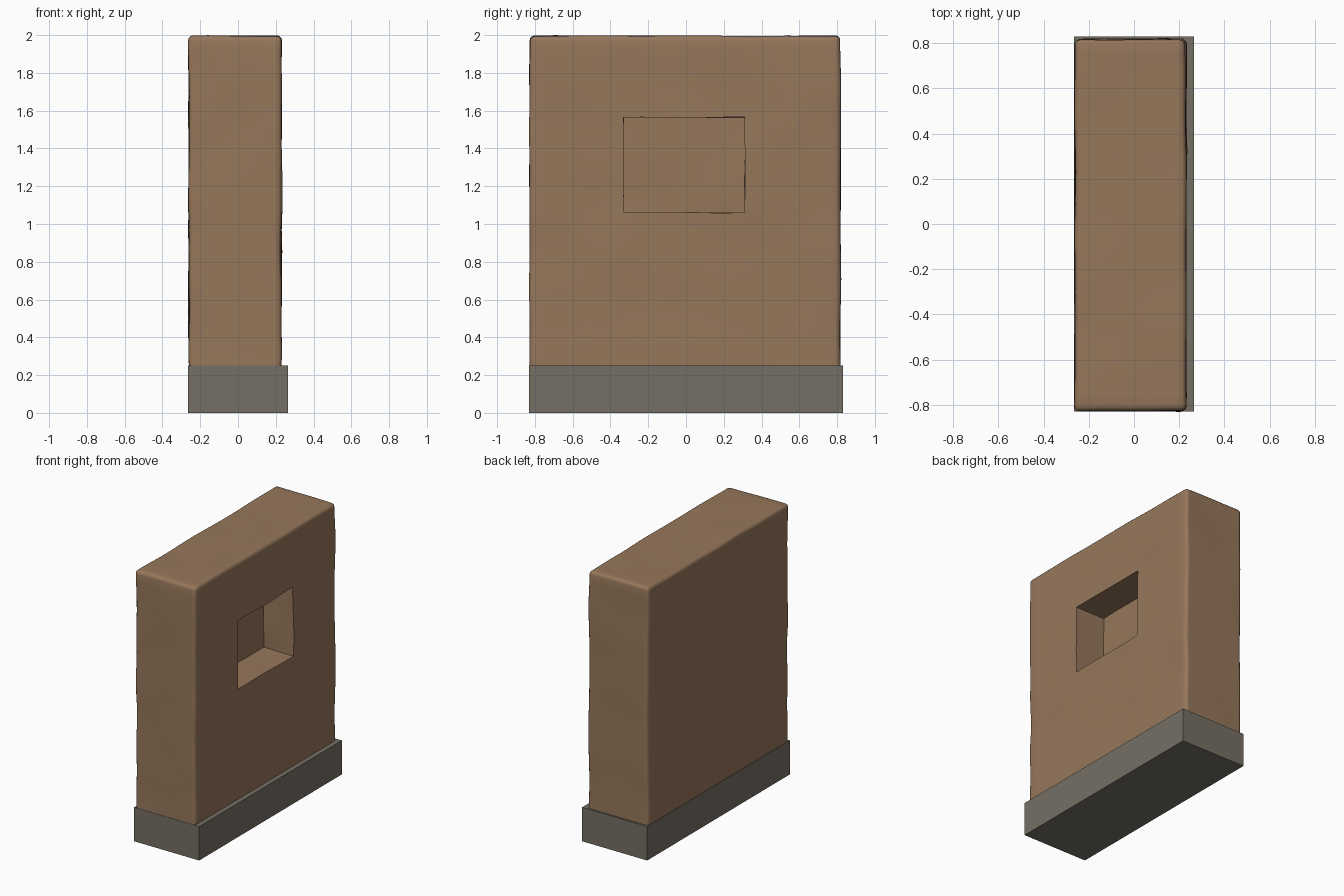
import bpy, bmesh
from mathutils import Vector, noise

if "Cube" in bpy.data.objects:
    bpy.data.objects.remove(bpy.data.objects["Cube"])


def material(name, rgb):
    m = bpy.data.materials.new(name)
    m.diffuse_color = (*rgb, 1)
    m.use_nodes = True
    m.node_tree.nodes["Principled BSDF"].inputs["Base Color"].default_value = m.diffuse_color
    return m


def box(lo, hi):
    bm = bmesh.new()
    bmesh.ops.create_cube(bm, size=1)
    for v in bm.verts:
        v.co = Vector([(lo[i] + hi[i]) / 2 + v.co[i] * (hi[i] - lo[i]) for i in range(3)])
    return bm


def cut(bm, axis, pos):
    co, no = Vector(), Vector()
    co[axis], no[axis] = pos, 1
    bmesh.ops.bisect_plane(bm, geom=bm.verts[:] + bm.edges[:] + bm.faces[:],
                           plane_co=co, plane_no=no, dist=1e-5)


def finish(bm, name, mat):
    bmesh.ops.recalc_face_normals(bm, faces=bm.faces)
    me = bpy.data.meshes.new(name)
    bm.to_mesh(me)
    bm.free()
    ob = bpy.data.objects.new(name, me)
    bpy.context.collection.objects.link(ob)
    me.materials.append(mat)
    bpy.ops.object.select_all(action='DESELECT')
    ob.select_set(True)
    bpy.context.view_layer.objects.active = ob
    bpy.ops.object.shade_smooth_by_angle(angle=0.6)


clay = material("clay_brown", (0.305, 0.185, 0.105))
stone = material("stone_grey", (0.18, 0.162, 0.128))

# stone footing
finish(box((-0.265, -0.83, 0), (0.265, 0.83, 0.25)), "footing", stone)

# mud wall with softly rounded edges
bm = box((-0.26, -0.828, 0.24), (0.23, 0.818, 1.996))
edges = [e for e in bm.edges if max(v.co.z for v in e.verts) > 1]
bmesh.ops.bevel(bm, geom=edges, offset=0.025, segments=3, profile=0.5, affect='EDGES')

# niche pushed into the right-hand face
Y0, Y1, Z0, Z1 = -0.328, 0.312, 1.06, 1.563
for axis, pos in ((1, Y0), (1, Y1), (2, Z0), (2, Z1)):
    cut(bm, axis, pos)
hole = []
for f in bm.faces:
    c = f.calc_center_median()
    if c.x > 0.22 and Y0 < c.y < Y1 and Z0 < c.z < Z1:
        hole.append(f)
ext = bmesh.ops.extrude_face_region(bm, geom=hole)
bmesh.ops.translate(bm, vec=(-0.24, 0, 0),
                    verts=[g for g in ext["geom"] if isinstance(g, bmesh.types.BMVert)])
bmesh.ops.delete(bm, geom=[f for f in hole if f.is_valid], context='FACES')

# fine grid, then a gentle hand-made unevenness
for i in range(-3, 4):
    cut(bm, 0, i * 0.073 - 0.015)
for i in range(-10, 11):
    cut(bm, 1, i * 0.0755)
for i in range(22):
    cut(bm, 2, 0.33 + i * 0.0755)
for v in bm.verts:
    if v.co.z > 0.245:
        n = noise.noise_vector(v.co * 3.5)
        v.co += Vector((n.x * 0.007, n.y * 0.007, n.z * 0.005))
finish(bm, "mud_wall", clay)
